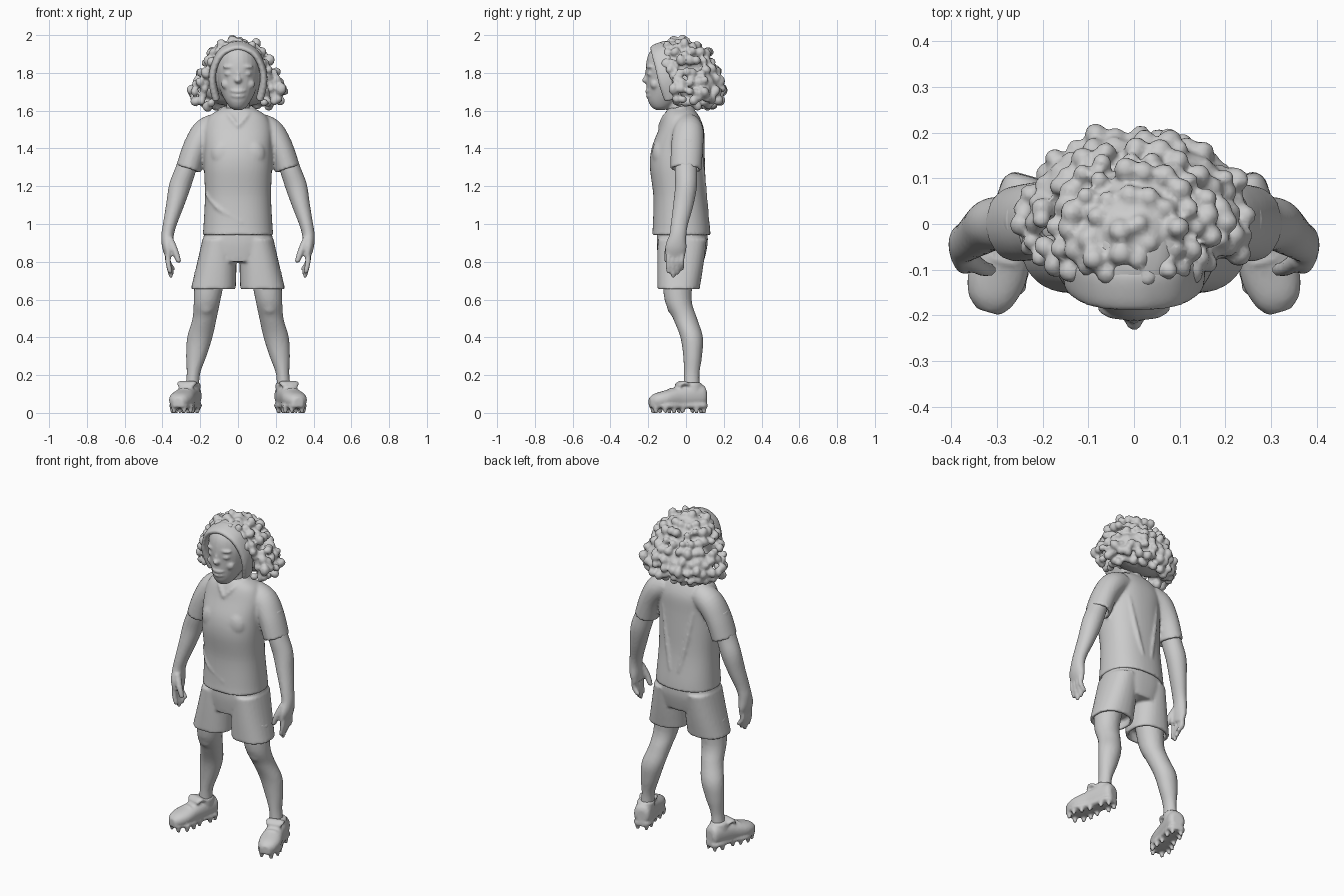
import bpy, bmesh, math, random
from mathutils import Vector, Matrix

random.seed(4)


def spline(pts, steps=5):
    # Catmull-Rom through tuples (x, y, z, rx, ry)
    P = [pts[0]] + list(pts) + [pts[-1]]
    out = []
    for i in range(1, len(P) - 2):
        for k in range(steps):
            t = k / steps
            out.append([0.5 * (2 * b + (c - a) * t + (2 * a - 5 * b + 4 * c - d) * t * t
                               + (3 * b - a - 3 * c + d) * t ** 3)
                        for a, b, c, d in zip(P[i - 1], P[i], P[i + 1], P[i + 2])])
    return out + [list(pts[-1])]


def tube(bm, pts, ref=(0, 1, 0), flat=None, p=2, hollow=0, n=28, M=Matrix()):
    # closed loft; 'flat' fixes the ring normal, 'hollow' recesses the last end
    S = spline(pts)
    frames = []
    for i, s in enumerate(S):
        a, b = S[max(i - 1, 0)], S[min(i + 1, len(S) - 1)]
        t = Vector(flat) if flat else (Vector(b[:3]) - Vector(a[:3])).normalized()
        r = Vector(ref)
        v = (r - t * r.dot(t)).normalized()
        frames.append((Vector(s[:3]), v.cross(t), v, s[3], s[4]))
    if hollow:
        c, u, v, rx, ry = frames[-1]
        t = (frames[-1][0] - frames[-3][0]).normalized()
        for d in (0, hollow):
            frames.append((c - t * d, u, v, rx - 0.018, ry - 0.018))
    rings = []
    for c, u, v, rx, ry in frames:
        ring = []
        for k in range(n):
            a = 2 * math.pi * k / n
            x, y = math.cos(a), math.sin(a)
            x = math.copysign(abs(x) ** (2 / p), x)
            y = math.copysign(abs(y) ** (2 / p), y)
            ring.append(bm.verts.new(M @ (c + u * x * rx + v * y * ry)))
        rings.append(ring)
    for A, B in zip(rings, rings[1:]):
        for k in range(n):
            bm.faces.new((A[k], A[(k + 1) % n], B[(k + 1) % n], B[k]))
    bm.faces.new(rings[0][::-1])
    bm.faces.new(rings[-1])


def ball(bm, loc, size, rot=(0, 0, 0), M=Matrix(), sub=3):
    R = Matrix.Rotation(rot[2], 4, 'Z') @ Matrix.Rotation(rot[1], 4, 'Y') @ Matrix.Rotation(rot[0], 4, 'X')
    bmesh.ops.create_icosphere(bm, subdivisions=sub, radius=1,
                               matrix=M @ Matrix.Translation(loc) @ R @ Matrix.Diagonal((*size, 1)))


def finish(name, bm, mirror=False, voxel=0.01, smooth=2):
    bmesh.ops.recalc_face_normals(bm, faces=bm.faces)
    me = bpy.data.meshes.new(name)
    bm.to_mesh(me)
    bm.free()
    ob = bpy.data.objects.new(name, me)
    bpy.context.collection.objects.link(ob)
    if mirror:
        m = ob.modifiers.new("mirror", 'MIRROR')
        m.use_mirror_merge = False
    r = ob.modifiers.new("fuse", 'REMESH')
    r.mode, r.voxel_size, r.use_smooth_shade = 'VOXEL', voxel, True
    s = ob.modifiers.new("soften", 'SMOOTH')
    s.factor, s.iterations = 0.5, smooth
    d = ob.modifiers.new("lighten", 'DECIMATE')
    d.ratio = 0.7


# shirt: torso, sleeves, collar, folds
bm = bmesh.new()
tube(bm, [(0, -.03, 1.615, .07, .055), (0, -.028, 1.6, .11, .075), (0, -.025, 1.565, .155, .097),
          (0, -.025, 1.5, .18, .12), (0, -.042, 1.4, .18, .14), (0, -.045, 1.3, .18, .146),
          (0, -.033, 1.15, .175, .14), (0, -.025, 1.0, .182, .15), (0, -.025, .94, .187, .155)],
     flat=(0, 0, -1), p=2.3, hollow=.03, n=48)
for s in (1, -1):
    tube(bm, [(s * .1, .01, 1.52, .07, .07), (s * .17, .012, 1.485, .075, .082),
              (s * .225, .005, 1.4, .068, .085), (s * .263, 0, 1.29, .067, .082)], hollow=.03)
    tube(bm, [(0, .035, 1.615, .014, .014), (s * .075, -.03, 1.61, .014, .014),
              (s * .048, -.108, 1.575, .013, .013), (0, -.137, 1.515, .012, .012)], ref=(0, .3, 1), n=10)
    ball(bm, (s * .075, -.135, 1.37), (.07, .045, .08))
    tube(bm, [(s * .1, .075, 1.42, .01, .01), (s * .07, .09, 1.25, .014, .014),
              (s * .03, .112, 1.05, .01, .01)], n=10)
tube(bm, [(-.17, -.09, 1.16, .008, .008), (-.1, -.15, 1.08, .012, .012),
          (.02, -.17, 1.01, .008, .008)], ref=(0, 0, 1), n=10)
finish("shirt", bm, voxel=.009)

# shorts: hips and two open legs
bm = bmesh.new()
tube(bm, [(0, -.02, 1.0, .165, .13), (0, -.02, .9, .185, .135), (0, -.025, .8, .15, .12)],
     flat=(0, 0, -1), p=2.4, n=48)
for s in (1, -1):
    tube(bm, [(s * .098, -.02, .92, .09, .13), (s * .114, -.03, .78, .106, .122),
              (s * .131, -.04, .655, .119, .112)], flat=(0, 0, -1), p=2.3, hollow=.05)
finish("shorts", bm, voxel=.009)

# legs
bm = bmesh.new()
tube(bm, [(.145, -.042, .76, .085, .085), (.163, -.042, .6, .071, .072), (.177, -.005, .5, .064, .064),
          (.202, .03, .4, .067, .06), (.221, .035, .3, .054, .05), (.237, .03, .2, .035, .041),
          (.245, .03, .09, .042, .045)], flat=(0, 0, -1))
ball(bm, (.168, -.062, .57), (.045, .04, .055))
finish("legs", bm, True)

# arms and hands
bm = bmesh.new()
tube(bm, [(.23, .008, 1.44, .05, .06), (.273, 0, 1.3, .054, .06), (.308, 0, 1.2, .057, .058),
          (.334, -.015, 1.1, .047, .053), (.361, -.035, 1.0, .036, .045), (.373, -.043, .94, .033, .045),
          (.372, -.053, .88, .03, .056), (.366, -.058, .83, .02, .052)])
for y, z, x in ((-.02, .755, .345), (-.042, .735, .35), (-.066, .72, .355), (-.09, .74, .36)):
    tube(bm, [(.37, y, .86, .016, .014), (.37, y - .003, .8, .015, .014),
              (x, y - .002, z + .008, .012, .012), (x - .002, y, z, .006, .006)], n=12)
tube(bm, [(.362, -.075, .92, .02, .022), (.335, -.095, .86, .018, .018),
          (.315, -.1, .805, .014, .014), (.313, -.1, .795, .006, .006)], n=12)
finish("arms", bm, True, .008, 1)

# shoes with sole, ankle collar, tongue flap and studs
bm = bmesh.new()
M = Matrix.Translation((.255, .03, 0)) @ Matrix.Rotation(math.radians(16), 4, 'Z')
tube(bm, [(0, .078, .085, .03, .035), (0, .06, .09, .048, .058), (0, 0, .088, .053, .06),
          (0, -.07, .083, .056, .055), (.003, -.15, .073, .064, .045), (.003, -.205, .065, .05, .036),
          (0, -.232, .06, .025, .02)], ref=(0, 0, 1), flat=(0, -1, 0), p=2.3, M=M)
tube(bm, [(0, .08, .038, .03, .014), (0, .05, .038, .052, .016), (0, -.06, .038, .052, .016),
          (.003, -.15, .038, .066, .016), (0, -.23, .042, .03, .013)],
     ref=(0, 0, 1), flat=(0, -1, 0), p=3, M=M)
tube(bm, [(0, .005, .1, .052, .06), (-.005, .003, .15, .05, .054), (-.006, .003, .16, .044, .048)],
     flat=(0, 0, 1), M=M)
tube(bm, [(0, -.03, .15, .05, .012), (0, -.055, .158, .054, .012), (0, -.08, .14, .044, .012)],
     ref=(0, 0, 1), p=3, M=M)
for y in (-.05, -.085, -.115):
    ball(bm, (0, y, .138 + (y + .05) * .25), (.034, .009, .012), M=M, sub=2)
for y, w in ((.06, .026), (.015, .038), (-.06, .036), (-.11, .046), (-.16, .05), (-.205, .028)):
    for s in (1, -1):
        bmesh.ops.create_cone(bm, cap_ends=True, segments=12, radius1=.01, radius2=.017, depth=.04,
                              matrix=M @ Matrix.Translation((s * w, y, .02)))
finish("shoes", bm, True, .008, 1)

# head, neck and face
bm = bmesh.new()
tube(bm, [(0, -.135, 1.603, .018, .02), (0, -.13, 1.617, .042, .05), (0, -.115, 1.65, .066, .085),
          (0, -.085, 1.7, .092, .122), (0, -.065, 1.76, .112, .145), (0, -.06, 1.83, .12, .153),
          (0, -.06, 1.9, .108, .138), (0, -.06, 1.95, .075, .095), (0, -.06, 1.97, .03, .04)],
     flat=(0, 0, 1))
tube(bm, [(0, -.03, 1.7, .06, .06), (0, -.035, 1.6, .062, .06), (0, -.045, 1.52, .07, .065)],
     flat=(0, 0, -1))
ball(bm, (0, -.208, 1.762), (.02, .025, .018))
ball(bm, (0, -.205, 1.785), (.011, .015, .035))
for s in (1, -1):
    ball(bm, (s * .045, -.188, 1.795), (.026, .017, .014))
    ball(bm, (s * .048, -.192, 1.832), (.034, .016, .01), (0, 0, s * .3))
    ball(bm, (s * .058, -.165, 1.74), (.032, .025, .028))
for z, y in ((1.702, -.205), (1.677, -.2)):
    tube(bm, [(-.055, y + .04, z + .014, .006, .006), (-.03, y + .008, z + .003, .009, .009),
              (0, y - .002, z, .01, .01), (.03, y + .008, z + .003, .009, .009),
              (.055, y + .04, z + .014, .006, .006)], ref=(0, 0, 1), n=10)
finish("head", bm, voxel=.007)

# headband over the forehead
bm = bmesh.new()
tube(bm, [(-.02, -.143, 1.943, .016, .048), (.03, -.143, 1.94, .016, .048), (.09, -.135, 1.905, .017, .048),
          (.128, -.115, 1.83, .018, .048), (.135, -.1, 1.75, .02, .045), (.115, -.075, 1.66, .02, .04)],
     ref=(0, 1, .35), p=2.6)
finish("headband", bm, True, .008, 1)

# curly hair: solid core plus rows of irregular curls
bm = bmesh.new()
ball(bm, (0, -.02, 1.81), (.15, .145, .165))
ball(bm, (0, .06, 1.73), (.215, .125, .11))
rows = [(1.968, .035, .04, -.04), (1.945, .095, .095, -.03), (1.905, .135, .125, -.012),
        (1.855, .165, .145, -.008), (1.805, .197, .16, 0), (1.755, .22, .178, .005),
        (1.705, .235, .188, .008), (1.66, .222, .17, .012), (1.635, .17, .11, .03)]
for j, (z, rx, ry, cy) in enumerate(rows):
    count = max(5, int(math.pi * (rx + ry) / .045))
    for k in range(count):
        a = 2 * math.pi * (k + .5 * (j % 2)) / count + random.uniform(-.06, .06)
        f = random.uniform(.95, 1.06)
        x, y = rx * f * math.cos(a), cy + ry * f * math.sin(a)
        if y < -.15 + (1.95 - z) * .33:
            continue
        r = random.uniform(.021, .029)
        ball(bm, (x, y, min(z + random.uniform(-.014, .014), 1.999 - r)), (r, r * .95, r * random.uniform(.9, 1.3)),
             (random.uniform(-.7, .7), random.uniform(-.7, .7), a), sub=2)
# hanging ringlets beside the face
for s in (1, -1):
    for k in range(7):
        ball(bm, (s * (.145 + .008 * k), -.075 + .004 * k + .01 * (k % 2), 1.85 - .033 * k),
             (.022, .022, .025), sub=2)
finish("curly_hair", bm, voxel=.0085, smooth=1)
